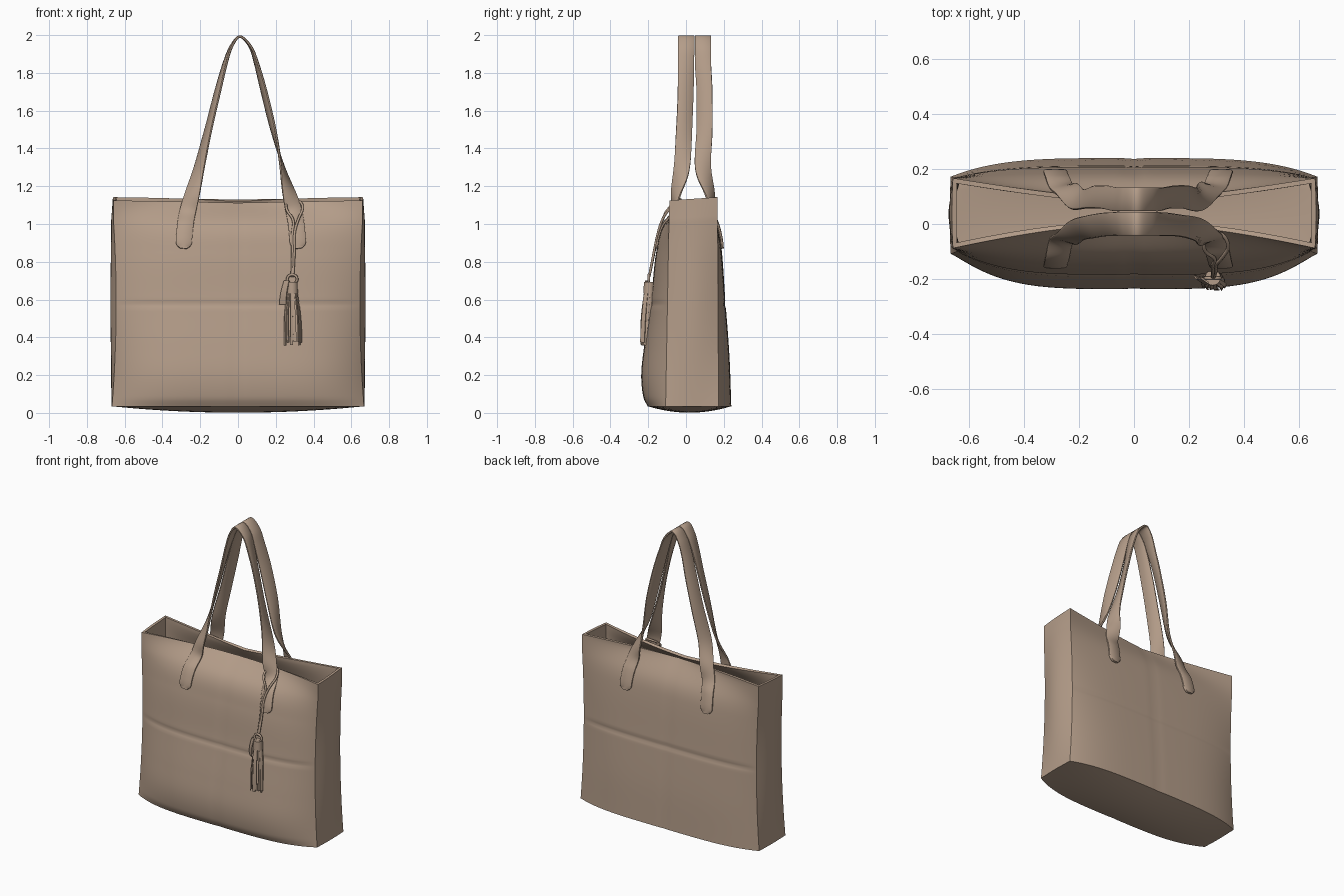
import bpy, bmesh, math, random
from mathutils import Vector

if "Cube" in bpy.data.objects:
    bpy.data.objects.remove(bpy.data.objects["Cube"])

random.seed(4)
leather = bpy.data.materials.new("brown_leather")
leather.diffuse_color = (.455, .335, .25, 1)
leather.use_nodes = True
leather.node_tree.nodes["Principled BSDF"].inputs["Base Color"].default_value = leather.diffuse_color


def interp(table, t):
    # smooth interpolation through (t, value) pairs
    if t <= table[0][0]:
        return table[0][1]
    for k in range(len(table) - 1):
        (a, va), (b, vb) = table[k], table[k + 1]
        if t <= b:
            m = [0, 0]
            for j, q in enumerate((k, k + 1)):
                lo, hi = table[max(q - 1, 0)], table[min(q + 1, len(table) - 1)]
                m[j] = (hi[1] - lo[1]) / (hi[0] - lo[0]) * (b - a)
            s = (t - a) / (b - a)
            return ((2*s**3 - 3*s*s + 1) * va + (s**3 - 2*s*s + s) * m[0]
                    + (3*s*s - 2*s**3) * vb + (s**3 - s*s) * m[1])
    return table[-1][1]


def finish(bm, name, angle=38, solid=0):
    me = bpy.data.meshes.new(name)
    bm.to_mesh(me)
    bm.free()
    me.materials.append(leather)
    ob = bpy.data.objects.new(name, me)
    bpy.context.collection.objects.link(ob)
    bpy.ops.object.select_all(action='DESELECT')
    ob.select_set(True)
    bpy.context.view_layer.objects.active = ob
    if solid:
        mod = ob.modifiers.new("leather", 'SOLIDIFY')
        mod.thickness = solid
        mod.offset = -1
        bpy.ops.object.modifier_apply(modifier=mod.name)
    bpy.ops.object.shade_smooth_by_angle(angle=math.radians(angle))
    return ob


# ---- bag body: bulging panels, pinched opening, side gussets, sagging base
FRONT = [(.03, -.2), (.08, -.225), (.2, -.237), (.35, -.222), (.6, -.185),
         (.85, -.158), (1.0, -.115), (1.13, .02)]
BACK = [(.03, .24), (.3, .23), (.6, .208), (.9, .185), (1.0, .16), (1.13, .085)]


def panel_y(u, z, front):
    v = max(0, min(1, (z - .035) / 1.1))
    t = max(0, (v - .5) / .5)
    p = 4 - 2.7 * t * t
    mid = interp(FRONT if front else BACK, z)
    edge = -.108 + .02 * v if front else .172 - .005 * v
    groove = .006 * math.exp(-((z - .575) / .013) ** 2) * (1 - u ** 8)
    groove += .003 * math.exp(-(u / .04) ** 2)
    y = edge + (mid - edge) * (1 - abs(u) ** p)
    return y + groove * (1 if front else -1)


def body_point(u, w, v):
    # u: -1 left..1 right, w: 0 front..1 back, v: height fraction
    top = 1.112 + .013 * abs(u) + .017 * w
    z = .035 + v * (top - .035)
    xe = .645 + .022 * (2 * v - 1) ** 2
    if v > .9:
        xe -= .008 * (v - .9) / .1
    yf, yb = panel_y(u, z, True), panel_y(u, z, False)
    x = u * xe
    if abs(u) > .999:
        x += u * math.sin(math.pi * w) * (.004 + .026 * math.sin(math.pi * v))
    return Vector((x, yf + (yb - yf) * w, z))


def make_body():
    nx, ny, nz = 48, 10, 80
    us = [math.sin(math.pi / 2 * (2 * i / nx - 1)) * .6 + .4 * (2 * i / nx - 1) for i in range(nx + 1)]
    ws = [j / ny for j in range(ny + 1)]
    loop = [(u, 0) for u in us[:-1]] + [(1, w) for w in ws[:-1]]
    loop += [(u, 1) for u in us[:0:-1]] + [(-1, w) for w in ws[:0:-1]]
    bm = bmesh.new()
    rows = [[bm.verts.new(body_point(u, w, k / nz)) for u, w in loop] for k in range(nz + 1)]
    n = len(loop)
    for k in range(nz):
        for i in range(n):
            j = (i + 1) % n
            bm.faces.new((rows[k][i], rows[k][j], rows[k + 1][j], rows[k + 1][i]))
    base = []
    for u in us:
        col = []
        for w in ws:
            p = body_point(u, w, 0)
            p.z -= .034 * (1 - u * u) * (1 - (2 * w - 1) ** 2)
            col.append(bm.verts.new(p))
        base.append(col)
    for i in range(nx):
        for j in range(ny):
            bm.faces.new((base[i][j], base[i][j + 1], base[i + 1][j + 1], base[i + 1][j]))
    bmesh.ops.remove_doubles(bm, verts=bm.verts, dist=1e-4)
    finish(bm, "bag_body", solid=.017)


make_body()


# ---- straps: flat on the panels, twisting edge-on towards the top
def make_strap(name, front):
    side = 1 if front else -1
    # height, half spread in x, y, twist and left/right twist difference in degrees
    up = [(1.16, .257, -.052, 30, 5), (1.3, .22, -.022, 65, 13), (1.5, .172, -.01, 86, 18),
          (1.7, .123, -.002, 90, 17), (1.85, .083, 0, 90, 10), (1.94, .05, .001, 90, 4)]
    if not front:
        up = [(q[0], q[1], {1.16: .125, 1.3: .09, 1.5: .098, 1.7: .098}.get(q[0], .09), *q[3:]) for q in up]
    leg = []
    for z, x in ((.87, .303), (.93, .3), (1.0, .293), (1.07, .28)):
        leg.append((z, x, panel_y(x / .655, z, front) - side * .007, max(0, (z - 1) * 100), 0))
    leg += up
    pts = []
    for z, x, y, a, d in leg:
        pts.append((-x + .015, y, z, 180 - a + d))
    pts.append((.01, pts[-1][1], 1.992, 90))
    for z, x, y, a, d in reversed(leg):
        pts.append((x + .015, y, z, a + d))
    chans = [[(i, p[c]) for i, p in enumerate(pts)] for c in range(4)]
    last = len(pts) - 1
    ts = [i / 8 for i in range(last * 8 + 1)]
    ts = [.004, .02, .05, .085] + ts[1:-1] + [last - .085, last - .05, last - .02, last - .004]
    pos = [Vector([interp(chans[c], t) for c in range(3)]) for t in ts]
    half, thick, r = .043, .007, .04
    bm = bmesh.new()
    rings = []
    for i, t in enumerate(ts):
        tan = (pos[min(i + 1, len(ts) - 1)] - pos[max(i - 1, 0)]).normalized()
        a = math.radians(interp(chans[3], t))
        w = Vector((math.cos(a), side * math.sin(a), 0))
        w = (w - tan * w.dot(tan)).normalized()
        nrm = tan.cross(w)
        s = min((pos[i] - pos[0]).length, (pos[i] - pos[-1]).length) + .003
        hw = half * (math.sqrt(1 - (1 - s / r) ** 2) if s < r else 1)
        shape = [(-1, .5), (-1, -.5), (-.9, -1), (0, -1), (.9, -1), (1, -.5), (1, .5), (.9, 1), (0, 1), (-.9, 1)]
        rings.append([bm.verts.new(pos[i] + w * hw * p + nrm * thick * q) for p, q in shape])
    for a, b in zip(rings, rings[1:]):
        for i in range(len(a)):
            j = (i + 1) % len(a)
            bm.faces.new((a[i], a[j], b[j], b[i]))
    bm.faces.new(rings[0])
    bm.faces.new(rings[-1])
    bmesh.ops.recalc_face_normals(bm, faces=bm.faces)
    finish(bm, name, angle=50)


make_strap("front_strap", True)
make_strap("back_strap", False)


# ---- tassel cord looped round the front strap
def make_cord(name, points, radius, cyclic=False):
    cu = bpy.data.curves.new(name, 'CURVE')
    cu.dimensions = '3D'
    cu.bevel_depth = radius
    cu.bevel_resolution = 2
    cu.use_fill_caps = True
    cu.materials.append(leather)
    sp = cu.splines.new('NURBS')
    sp.points.add(len(points) - 1)
    for p, co in zip(sp.points, points):
        p.co = (*co, 1)
    sp.order_u = 3
    sp.use_endpoint_u = not cyclic
    sp.use_cyclic_u = cyclic
    bpy.context.collection.objects.link(bpy.data.objects.new(name, cu))


make_cord("tassel_cord", [(.285, -.195, .72), (.29, -.168, .85), (.285, -.15, .95), (.3, -.125, 1.02),
                          (.25, -.1, 1.08), (.26, -.03, 1.13), (.32, -.03, 1.13), (.35, -.08, 1.09),
                          (.32, -.125, 1.03), (.295, -.15, .95), (.3, -.17, .85), (.29, -.195, .72)], .007)
make_cord("tassel_ring", [(.287 + .028 * math.cos(k * math.pi / 4), -.197,
                           .708 + .026 * math.sin(k * math.pi / 4)) for k in range(8)], .007, True)

# ---- tassel cap
bm = bmesh.new()
bmesh.ops.create_cone(bm, cap_ends=True, segments=24, radius1=.03, radius2=.028, depth=.06)
bmesh.ops.translate(bm, verts=bm.verts, vec=(.287, -.195, .662))
finish(bm, "tassel_cap")


# ---- flat leather strips: tassel fringe and side tag
def make_strip(bm, start, end, facing, half, thick=.003, bend=.008):
    n = Vector((math.cos(facing), math.sin(facing), 0))
    w = Vector((-n.y, n.x, 0))
    rings = []
    for k in range(7):
        t = k / 6
        c = Vector(start).lerp(Vector(end), t) + n * bend * math.sin(math.pi * t)
        h = half * (.75 + .25 * t)
        rings.append([bm.verts.new(c + w * h * a + n * thick * b)
                      for a, b in ((-1, -1), (1, -1), (1, 1), (-1, 1))])
    for a, b in zip(rings, rings[1:]):
        for i in range(4):
            bm.faces.new((a[i], a[(i + 1) % 4], b[(i + 1) % 4], b[i]))
    bm.faces.new(rings[0])
    bm.faces.new(rings[-1])


bm = bmesh.new()
for k in range(14):
    a = 2 * math.pi * k / 14
    r0, r1 = .022, random.uniform(.03, .048)
    make_strip(bm, (.287 + r0 * math.cos(a), -.195 + r0 * math.sin(a), .65),
               (.292 + r1 * math.cos(a), -.216 + .5 * r1 * math.sin(a), random.uniform(.355, .39)),
               a + random.uniform(-.5, .5), .0085)
bmesh.ops.recalc_face_normals(bm, faces=bm.faces)
finish(bm, "tassel_fringe")
bm = bmesh.new()
make_strip(bm, (.258, -.205, .7), (.238, -.2, .575), math.radians(235), .022)
bmesh.ops.recalc_face_normals(bm, faces=bm.faces)
finish(bm, "tassel_tag")
